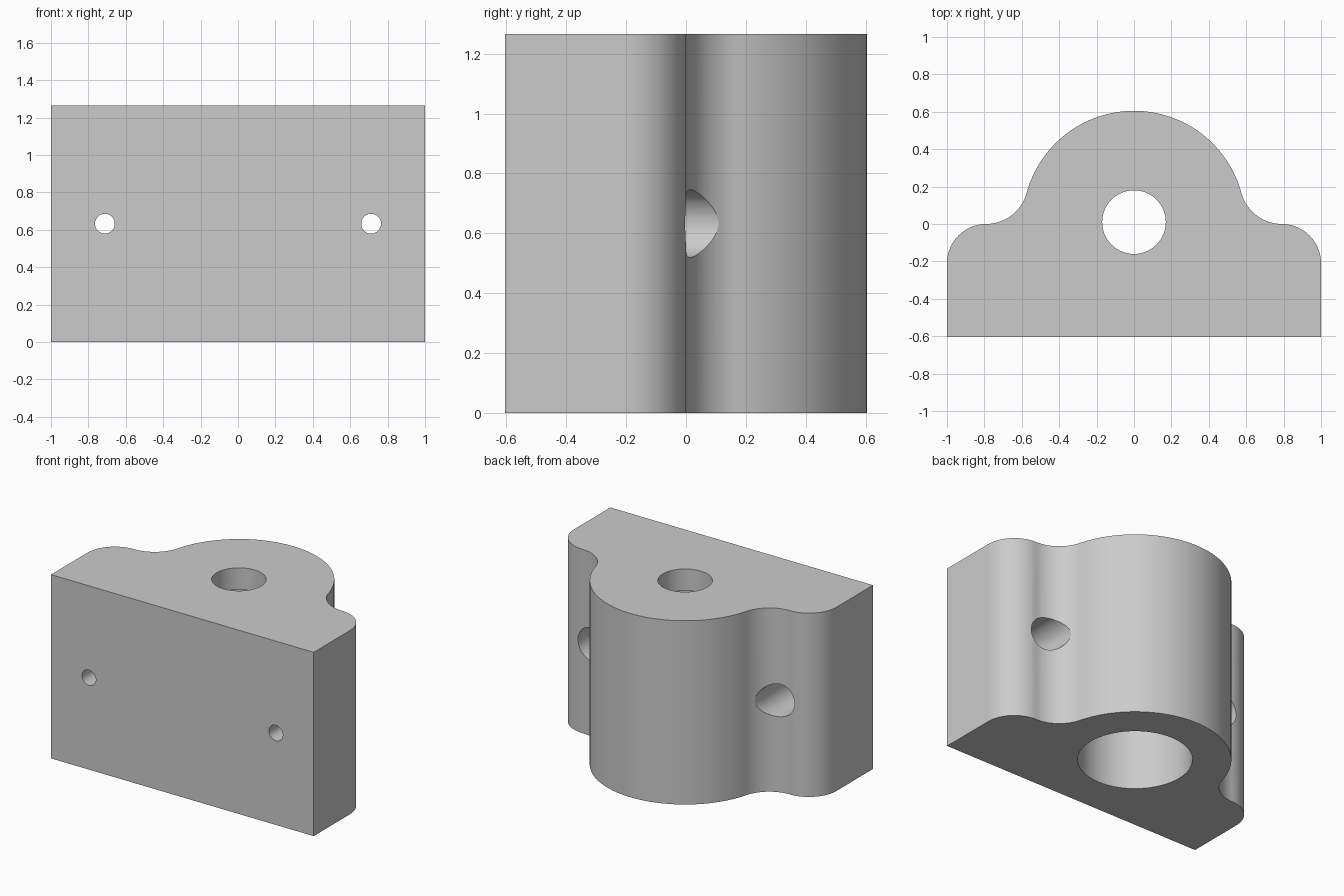
import bpy, bmesh
from math import sin, cos, radians, atan2, degrees, sqrt
from mathutils import Matrix

cube = bpy.data.objects.get("Cube")
if cube:
    bpy.data.objects.remove(cube, do_unlink=True)

HEIGHT = 1.265
HALF_DEPTH = 0.605
BORE_Y = 0.01

grey = bpy.data.materials.new("plain grey")
grey.use_nodes = True
colour = (0.6, 0.6, 0.6, 1)
grey.diffuse_color = colour
grey.node_tree.nodes["Principled BSDF"].inputs["Base Color"].default_value = colour


def arc(cx, cy, r, start, end, steps):
    angles = [radians(start + (end - start) * i / steps) for i in range(steps + 1)]
    return [(cx + r * cos(a), cy + r * sin(a)) for a in angles]


def add_object(name, bm):
    mesh = bpy.data.meshes.new(name)
    bmesh.ops.recalc_face_normals(bm, faces=bm.faces)
    bm.to_mesh(mesh)
    bm.free()
    obj = bpy.data.objects.new(name, mesh)
    bpy.context.collection.objects.link(obj)
    mesh.materials.append(grey)
    return obj


def cut_cylinder(target, name, radius, start, end, x, y, z, along_y=False):
    """Cut a round hole between start and end along z, or along y."""
    bm = bmesh.new()
    bmesh.ops.create_cone(bm, cap_ends=True, segments=64, radius1=radius,
                          radius2=radius, depth=end - start)
    middle = (start + end) / 2
    if along_y:
        place = Matrix.Translation((x, middle, z)) @ Matrix.Rotation(radians(90), 4, 'X')
    else:
        place = Matrix.Translation((x, y, middle))
    bm.transform(place)
    cutter = add_object(name, bm)
    cutter.hide_render = True
    mod = target.modifiers.new(name, 'BOOLEAN')
    mod.operation = 'DIFFERENCE'
    mod.solver = 'EXACT'
    mod.object = cutter
    bpy.context.view_layer.objects.active = target
    bpy.ops.object.modifier_apply(modifier=name)
    bpy.data.objects.remove(cutter, do_unlink=True)


# Housing outline: rounded foot corner, concave fillet, then the big round crown
crown_r = HALF_DEPTH - BORE_Y
fillet_r, corner_r = 0.225, 0.21
rise = fillet_r - BORE_Y
fillet_x = sqrt((crown_r + fillet_r) ** 2 - rise ** 2)
lean = degrees(atan2(rise, fillet_x))
half = [(1, -HALF_DEPTH)]
half += arc(1 - corner_r, -corner_r, corner_r, 0, 90, 20)
half += arc(fillet_x, fillet_r, fillet_r, 270, 180 + lean, 20)[1:]
half += arc(0, BORE_Y, crown_r, lean, 90, 32)[1:]
outline = half + [(-x, y) for x, y in reversed(half[:-1])]

bm = bmesh.new()
base = bm.faces.new([bm.verts.new((x, y, 0)) for x, y in outline])
top = bmesh.ops.extrude_face_region(bm, geom=[base])["geom"]
bmesh.ops.translate(bm, vec=(0, 0, HEIGHT),
                    verts=[v for v in top if isinstance(v, bmesh.types.BMVert)])
housing = add_object("bearing_housing", bm)

# Shaft bore: wide pocket from below, narrow hole through the top wall
cut_cylinder(housing, "wide_pocket", 0.355, -0.1, HEIGHT - 0.15, 0, BORE_Y, 0)
cut_cylinder(housing, "shaft_hole", 0.17, HEIGHT - 0.3, HEIGHT + 0.1, 0, BORE_Y, 0)

# Mounting holes: narrow through the foot, widened from the back
for side in (-1, 1):
    x = side * 0.712
    cut_cylinder(housing, "screw_hole", 0.053, -0.8, 0, x, 0, HEIGHT / 2, True)
    cut_cylinder(housing, "screw_head_recess", 0.113, -0.4, 0.5, x, 0, HEIGHT / 2, True)

bpy.ops.object.select_all(action='DESELECT')
housing.select_set(True)
bpy.context.view_layer.objects.active = housing
bpy.ops.object.shade_smooth_by_angle(angle=radians(30))
